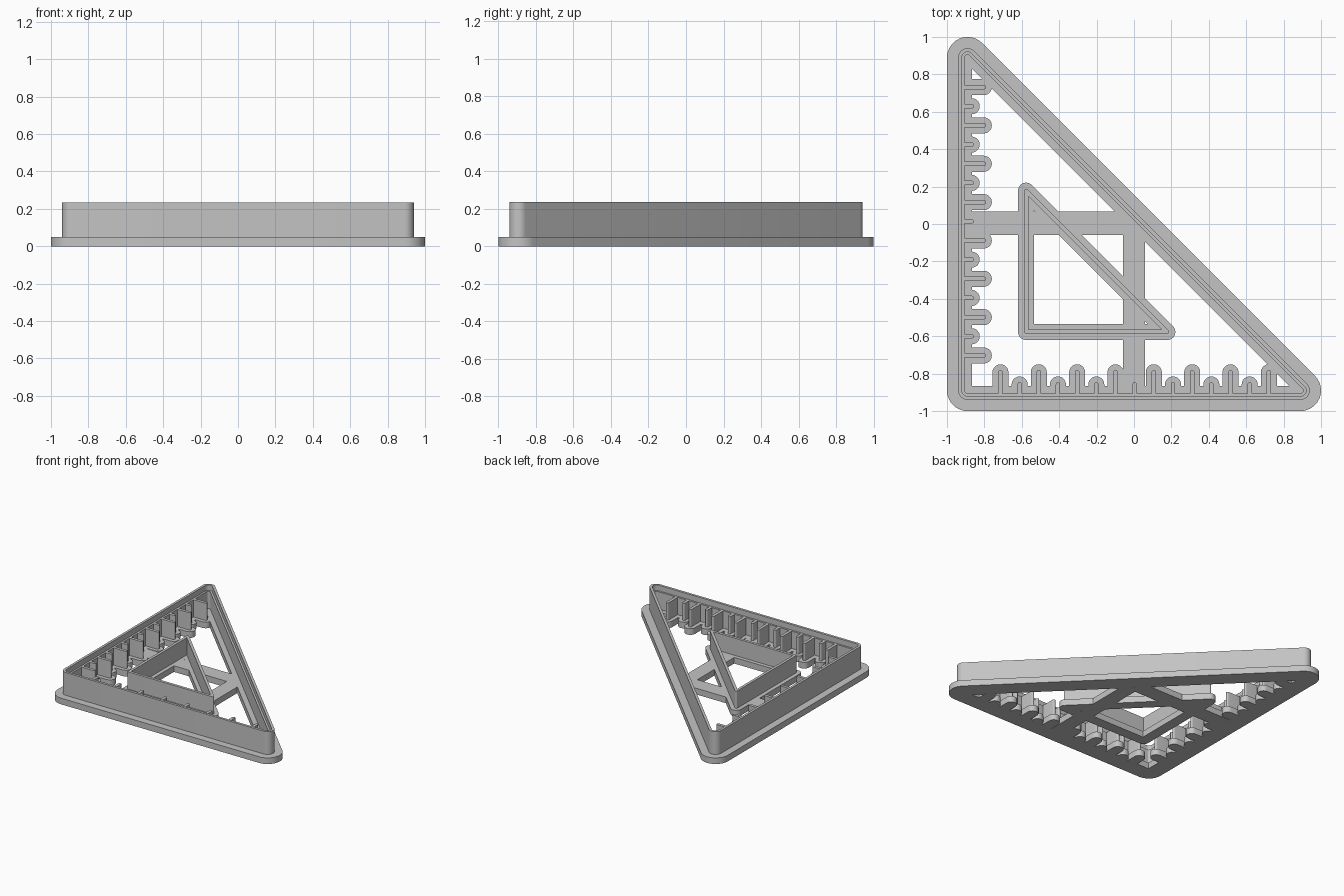
import bpy, bmesh, math

if "Cube" in bpy.data.objects:
    bpy.data.objects.remove(bpy.data.objects["Cube"], do_unlink=True)

GREY = bpy.data.materials.new("plain grey")
GREY.use_nodes = True
GREY.diffuse_color = (0.55, 0.55, 0.55, 1)
GREY.node_tree.nodes["Principled BSDF"].inputs["Base Color"].default_value = (0.55, 0.55, 0.55, 1)

BASE_TOP, STAMP_TOP, BLADE_TOP = 0.05, 0.19, 0.235
SINK = 0.01            # how far walls are rooted in the base
MAIN = (-0.89, 1.78)   # right-angle corner (x = y) and leg length
INNER = (-0.577, 0.755)


def arc(cx, cy, r, start, end, steps):
    return [(cx + r * math.cos(start + (end - start) * i / steps),
             cy + r * math.sin(start + (end - start) * i / steps)) for i in range(steps + 1)]


def triangle(shape, offset):
    """Right triangle grown with round corners, or shrunk with sharp ones."""
    c, leg = shape
    if offset <= 0:
        c, leg = c - offset, leg + offset * (2 + math.sqrt(2))
        return [(c, c), (c + leg, c), (c, c + leg)]
    pi = math.pi
    return (arc(c, c, offset, pi, 1.5 * pi, 10)
            + arc(c + leg, c, offset, -0.5 * pi, 0.25 * pi, 14)
            + arc(c, c + leg, offset, 0.25 * pi, pi, 14))


def prism(name, regions, z0, z1):
    """Extrude flat regions; each region is an outline plus optional holes."""
    bm = bmesh.new()
    for loops in regions:
        edges = []
        for loop in loops:
            vs = [bm.verts.new((x, y, z0)) for x, y in loop]
            edges += [bm.edges.new((vs[i - 1], vs[i])) for i in range(len(vs))]
        bmesh.ops.triangle_fill(bm, use_beauty=True, edges=edges)
    geom = bmesh.ops.extrude_face_region(bm, geom=bm.faces[:])["geom"]
    bmesh.ops.translate(bm, vec=(0, 0, z1 - z0),
                        verts=[g for g in geom if isinstance(g, bmesh.types.BMVert)])
    bmesh.ops.recalc_face_normals(bm, faces=bm.faces[:])
    me = bpy.data.meshes.new(name)
    bm.to_mesh(me)
    bm.free()
    ob = bpy.data.objects.new(name, me)
    bpy.context.collection.objects.link(ob)
    me.materials.append(GREY)
    return ob


def ring(name, shape, outer, inner, z0, z1):
    return prism(name, [[triangle(shape, outer), triangle(shape, inner)]], z0, z1)


def box(x0, x1, y0, y1):
    return [[(x0, y0), (x1, y0), (x1, y1), (x0, y1)]]


def finger(root, centre, v, r):
    """Round-ended bar pointing inward from a leg."""
    return [(root, v - r)] + arc(centre, v, r, -math.pi / 2, math.pi / 2, 10) + [(root, v + r)]


def graduations(root, r):
    """Alternating long and short marks along both legs."""
    regions = []
    for i in range(15):
        v = -0.71 + i * 0.1025
        centre = -0.868 if i % 2 else -0.803
        regions.append([finger(root, centre, v + 0.007, r)])
        regions.append([[(x, y + 0.01) for y, x in finger(root, centre, v - 0.004, r)]])
    return regions


# Base plate: outer flange, inner flange, cross struts and mark pads made one solid
base = ring("base_flange", MAIN, 0.11, -0.025, 0, BASE_TOP)
pieces = [
    ring("inner_flange", INNER, 0.043, -0.043, 0, BASE_TOP),
    prism("strut_across", [box(-0.89, -0.02, -0.06, 0.068)], 0, BASE_TOP),
    prism("strut_along", [box(-0.06, 0.06, -0.89, -0.02)], 0, BASE_TOP),
    prism("mark_pads", graduations(-0.895, 0.043), 0, BASE_TOP),
]
for piece in pieces:
    mod = base.modifiers.new(piece.name, 'BOOLEAN')
    mod.operation = 'UNION'
    mod.solver = 'EXACT'
    mod.object = piece
depsgraph = bpy.context.evaluated_depsgraph_get()
merged = bpy.data.meshes.new_from_object(base.evaluated_get(depsgraph))
base.modifiers.clear()
base.data = merged
for piece in pieces:
    bpy.data.objects.remove(piece, do_unlink=True)

# Standing walls and stamping fins
root_z = BASE_TOP - SINK
parts = [
    base,
    ring("cutting_blade", MAIN, 0.05, 0.03, root_z, BLADE_TOP),
    ring("blade_backing", MAIN, 0.031, 0.015, root_z, STAMP_TOP),
    ring("inner_wall", INNER, 0.01, -0.012, root_z, STAMP_TOP),
    prism("mark_fins", graduations(-0.918, 0.012), root_z, STAMP_TOP),
]

# Smooth round corners, crisp edges
for ob in parts:
    ob.data.shade_smooth()
    ob.data.set_sharp_from_angle(angle=math.radians(30))
